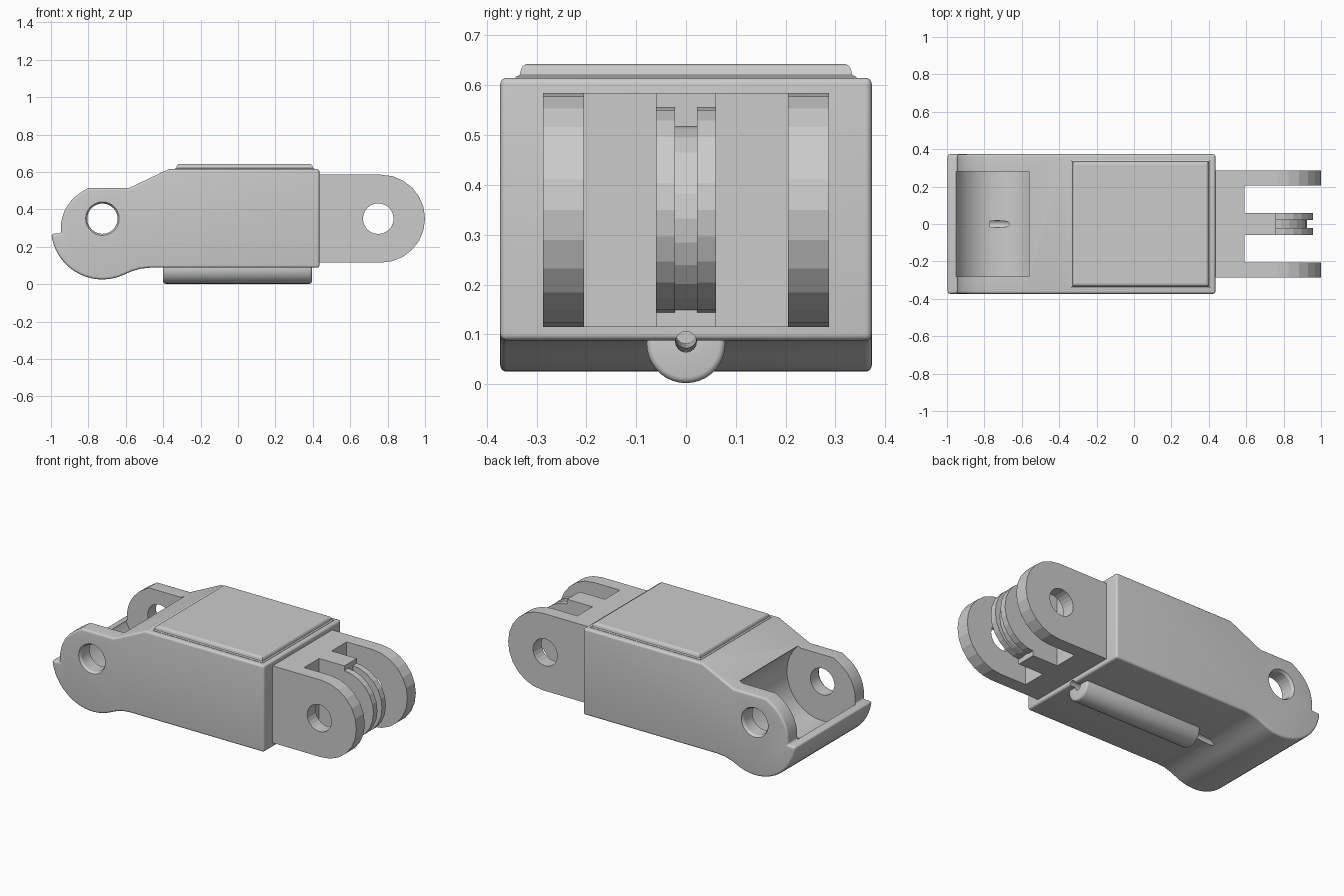
import bpy, bmesh
from math import sin, cos, radians
from mathutils import Matrix, Vector

if "Cube" in bpy.data.objects:
    bpy.data.objects.remove(bpy.data.objects["Cube"])


def finish(name, bm):
    bmesh.ops.recalc_face_normals(bm, faces=bm.faces)
    me = bpy.data.meshes.new(name)
    bm.to_mesh(me)
    bm.free()
    ob = bpy.data.objects.new(name, me)
    bpy.context.collection.objects.link(ob)
    return ob


def arc(cx, cz, r, a0, a1, n):
    steps = [radians(a0 + (a1 - a0) * i / n) for i in range(n + 1)]
    return [(cx + r * cos(a), cz + r * sin(a)) for a in steps]


def prism(name, pts, y0, y1):
    """Extrude an x-z outline from y0 to y1."""
    bm = bmesh.new()
    face = bm.faces.new([bm.verts.new((x, y0, z)) for x, z in pts])
    new = bmesh.ops.extrude_face_region(bm, geom=[face])["geom"]
    bmesh.ops.translate(bm, vec=(0, y1 - y0, 0),
                        verts=[v for v in new if isinstance(v, bmesh.types.BMVert)])
    return finish(name, bm)


def rod(name, p0, p1, r0, r1=None, seg=24):
    """Cylinder or cone between two points."""
    p0, p1 = Vector(p0), Vector(p1)
    d = p1 - p0
    mat = Matrix.Translation((p0 + p1) / 2) @ d.to_track_quat('Z', 'Y').to_matrix().to_4x4()
    bm = bmesh.new()
    bmesh.ops.create_cone(bm, cap_ends=True, segments=seg, radius1=r0,
                          radius2=r0 if r1 is None else r1, depth=d.length, matrix=mat)
    return finish(name, bm)


def apply(ob, mod):
    bpy.context.view_layer.objects.active = ob
    bpy.ops.object.modifier_apply(modifier=mod.name)


def bevel(ob, width, seg):
    m = ob.modifiers.new("bevel", 'BEVEL')
    m.width, m.segments, m.limit_method = width, seg, 'ANGLE'
    m.angle_limit = radians(40)
    apply(ob, m)


def combine(ob, other, op='DIFFERENCE'):
    m = ob.modifiers.new("bool", 'BOOLEAN')
    m.operation, m.object, m.solver = op, other, 'EXACT'
    apply(ob, m)
    bpy.data.objects.remove(other)


def smooth(ob, deg):
    bpy.ops.object.select_all(action='DESELECT')
    ob.select_set(True)
    bpy.context.view_layer.objects.active = ob
    bpy.ops.object.shade_smooth_by_angle(angle=radians(deg))


def drill_cable(ob):
    combine(ob, rod("cut", (0.5, 0, 0.085), (-0.36, 0, 0.085), 0.021, seg=16))
    combine(ob, rod("cut", (-0.35, 0, 0.085), (-0.77, 0, 0.102), 0.021, seg=16))


# Main body: side outline with rounded rim
outline = [(-0.8, 0.515), (-0.58, 0.515), (-0.37, 0.615), (0.435, 0.615), (0.435, 0.088),
           (-0.47, 0.088), (-0.52, 0.083), (-0.565, 0.07)]
outline += arc(-0.725, 0.30, 0.275, -64, -173.5, 18)
outline += arc(-0.725, 0.30, 0.222, 187.5, 112, 10)[:-1]
body = prism("body", outline, -0.373, 0.373)
bevel(body, 0.013, 5)

# Socket between the ears, pin hole with countersinks, cable channel
HX, HZ = -0.725, 0.35
combine(body, rod("cut", (HX, -0.28, HZ), (HX, 0.28, HZ), 0.24, seg=32))
combine(body, rod("cut", (HX, -0.5, HZ), (HX, 0.5, HZ), 0.081, seg=32))
for s in (-1, 1):
    combine(body, rod("cut", (HX, s * 0.355, HZ), (HX, s * 0.38, HZ), 0.079, 0.094, 32))
drill_cable(body)
smooth(body, 20)

# Raised top panel with a moulded edge
bm = bmesh.new()
rings = []
for z, i in ((0.60, 0), (0.617, 0), (0.621, 0.008), (0.633, 0.011), (0.640, 0.016), (0.643, 0.024)):
    x0, x1, y = -0.338 + i, 0.408 - i, 0.342 - i
    rings.append([bm.verts.new(c) for c in ((x0, -y, z), (x1, -y, z), (x1, y, z), (x0, y, z))])
for a, b in zip(rings, rings[1:]):
    for k in range(4):
        bm.faces.new((a[k], a[(k + 1) % 4], b[(k + 1) % 4], b[k]))
bm.faces.new(rings[0])
bm.faces.new(rings[-1])
finish("top_panel", bm)

# Cable tube under the body
tube = rod("cable_tube", (-0.40, 0, 0.081), (0.395, 0, 0.081), 0.079, seg=36)
bevel(tube, 0.012, 3)
drill_cable(tube)
smooth(tube, 31)

# Knuckle: block, two outer prongs, short centre lug and a grooved pulley
LO, HI = 0.115, 0.585


def box(name, x1, y):
    return prism(name, [(0.42, LO), (x1, LO), (x1, HI), (0.42, HI)], -y, y)


knuckle = box("knuckle", 0.59, 0.287)
prong_outline = [(0.5, LO)] + arc(0.765, 0.35, 0.235, -90, 90, 12) + [(0.5, HI)]
for s in (-1, 1):
    combine(knuckle, prism("prong", prong_outline, *sorted((s * 0.205, s * 0.287))), 'UNION')
combine(knuckle, box("lug", 0.76, 0.06), 'UNION')
for s in (-1, 1):
    combine(knuckle, rod("flange", (0.75, s * 0.022, 0.35), (0.75, s * 0.06, 0.35), 0.207), 'UNION')
combine(knuckle, rod("groove_floor", (0.738, -0.03, 0.333), (0.738, 0.03, 0.333), 0.187), 'UNION')
combine(knuckle, rod("cut", (0.75, -0.5, 0.35), (0.75, 0.5, 0.35), 0.082))
